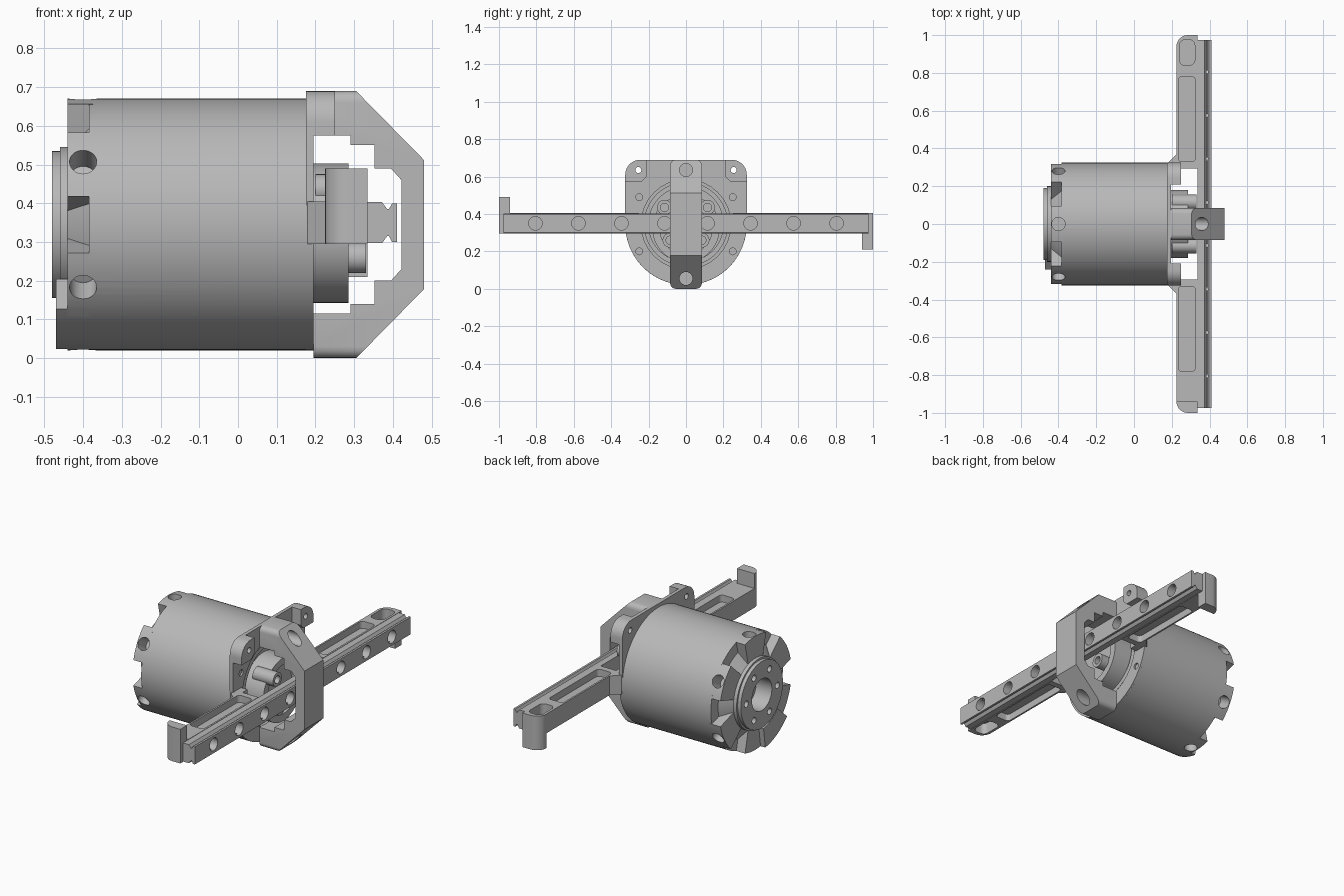
import bpy, bmesh
from math import sin, cos, pi, radians
from mathutils import Vector, Matrix

cube = bpy.data.objects.get("Cube")
if cube:
    bpy.data.objects.remove(cube)

grey = bpy.data.materials.new("machined_grey")
grey.use_nodes = True
colour = (0.48, 0.48, 0.48, 1)
grey.diffuse_color = colour
grey.node_tree.nodes["Principled BSDF"].inputs["Base Color"].default_value = colour

ZC = 0.345   # height of the motor axis, which runs along x
RAD = 0.325  # motor radius
RAIL_Z = 0.35


def finish(name, bm):
    bmesh.ops.remove_doubles(bm, verts=bm.verts, dist=1e-5)
    bmesh.ops.recalc_face_normals(bm, faces=bm.faces)
    mesh = bpy.data.meshes.new(name)
    bm.to_mesh(mesh)
    bm.free()
    mesh.materials.append(grey)
    ob = bpy.data.objects.new(name, mesh)
    bpy.context.collection.objects.link(ob)
    return ob


def activate(ob):
    bpy.ops.object.select_all(action='DESELECT')
    ob.select_set(True)
    bpy.context.view_layer.objects.active = ob


def prism(name, pts, axis, lo, hi):
    """Extrude a 2D outline along an axis."""
    place = {'x': lambda a, b, t: (t, a, b),
             'y': lambda a, b, t: (a, t, b),
             'z': lambda a, b, t: (a, b, t)}[axis]
    bm = bmesh.new()
    face = bm.faces.new([bm.verts.new(place(a, b, lo)) for a, b in pts])
    ext = bmesh.ops.extrude_face_region(bm, geom=[face])
    moved = [v for v in ext['geom'] if isinstance(v, bmesh.types.BMVert)]
    bmesh.ops.translate(bm, verts=moved, vec=place(0, 0, hi - lo))
    return finish(name, bm)


def rod(name, start, end, r, n=32):
    a, b = Vector(start), Vector(end)
    turn = (b - a).to_track_quat('Z', 'Y').to_matrix().to_4x4()
    bm = bmesh.new()
    bmesh.ops.create_cone(bm, cap_ends=True, segments=n, radius1=r, radius2=r,
                          depth=(b - a).length,
                          matrix=Matrix.Translation((a + b) / 2) @ turn)
    return finish(name, bm)


def xrod(name, y, z, r, lo, hi):
    return rod(name, (lo, y, z), (hi, y, z), r)


def lathe(name, profile, zc=ZC, closed=False):
    """Spin (x, radius) points about the motor axis."""
    bm = bmesh.new()
    vs = [bm.verts.new((x, 0, zc + r)) for x, r in profile]
    es = [bm.edges.new(p) for p in zip(vs, vs[1:])]
    if closed:
        es.append(bm.edges.new((vs[-1], vs[0])))
    bmesh.ops.spin(bm, geom=vs + es, cent=(0, 0, zc), axis=(1, 0, 0),
                   angle=2 * pi, steps=96, use_merge=False)
    return finish(name, bm)


def arc(a, b, r, start, end, n=8):
    steps = [radians(start + (end - start) * i / n) for i in range(n + 1)]
    return [(a + r * cos(t), b + r * sin(t)) for t in steps]


def rounded(a0, a1, b0, b1, r):
    return (arc(a1 - r, b1 - r, r, 0, 90) + arc(a0 + r, b1 - r, r, 90, 180)
            + arc(a0 + r, b0 + r, r, 180, 270) + arc(a1 - r, b0 + r, r, 270, 360))


def cut(ob, cutters):
    activate(ob)
    for c in cutters:
        c.hide_render = True
        mod = ob.modifiers.new("cut", 'BOOLEAN')
        mod.operation, mod.solver, mod.object = 'DIFFERENCE', 'EXACT', c
        bpy.ops.object.modifier_apply(modifier=mod.name)


def discard(cutters):
    for c in cutters:
        bpy.data.objects.remove(c)


parts = []

# motor body with rear hub, bore and shallow front recess
body = lathe("motor_body", [
    (-0.38, 0), (-0.38, 0.09), (-0.48, 0.09), (-0.48, 0.19), (-0.46, 0.19),
    (-0.46, 0.2), (-0.44, 0.2), (-0.385, 0.26), (-0.385, RAD), (0.185, RAD),
    (0.185, 0.24), (0.16, 0.24), (0.16, 0)])
parts.append(body)

# rear lobes, each with a radial screw hole
holes = []
lobes = []
for k in range(6):
    ang = 30 + 60 * k
    d = Vector((0, cos(radians(ang)), sin(radians(ang))))
    mid = Vector((-0.4, 0, ZC))
    holes.append(rod("hole_cutter", mid + d * 0.24, mid + d * 0.4, 0.035))
    outline = arc(0, ZC, RAD, ang - 17, ang + 17) + arc(0, ZC, 0.19, ang + 20, ang - 20)
    lobes.append(prism("rear_lobe", outline, 'x', -0.44, -0.375))
for lobe, hole in zip(lobes, holes):
    cut(lobe, [hole])
parts += lobes
tab = prism("rear_tab", arc(0, ZC, RAD, 222, 262) + arc(0, ZC, 0.21, 262, 222),
            'x', -0.47, -0.38)
cut(tab, [holes[3], holes[4]])
parts.append(tab)
hub_holes = [xrod("hub_hole_cutter", 0.14 * cos(k * pi / 3), ZC + 0.14 * sin(k * pi / 3),
                  0.018, -0.5, -0.45) for k in range(6)]
cut(body, holes + hub_holes)
discard(holes + hub_holes)

# front flange: half round below, square with rounded corners above
outline = (arc(0, ZC, RAD, 180, 360, 32) + arc(RAD - 0.08, 0.61, 0.08, 0, 90)
           + arc(0.08 - RAD, 0.61, 0.08, 90, 180))
flange = prism("front_flange", outline, 'x', 0.175, 0.195)
ears = []
for s in (-1, 1):
    pts = [(0.21, 0.69), (0.21, 0.6), (0.235, 0.575), (RAD, 0.575)]
    pts += arc(RAD - 0.08, 0.61, 0.08, 0, 90)
    ears.append(prism("flange_ear", [(s * a, b) for a, b in pts], 'x', 0.19, 0.25))
cutters = [xrod("opening_cutter", 0, ZC, 0.24, 0.1, 0.3)]
for s in (-1, 1):
    cutters += [xrod("ear_hole_cutter", s * 0.255, 0.635, 0.016, 0.1, 0.3),
                xrod("upper_hole_cutter", s * 0.25, 0.49, 0.018, 0.1, 0.3),
                xrod("lower_hole_cutter", s * 0.25, 0.2, 0.018, 0.1, 0.3)]
cut(flange, cutters)
cut(ears[0], [cutters[1]])
cut(ears[1], [cutters[4]])
discard(cutters)
parts += [flange] + ears

# gearbox boss and screw posts inside the flange
parts.append(lathe("flange_ring", [(0.15, 0.225), (0.15, 0.2), (0.185, 0.2), (0.185, 0.225)],
                   closed=True))
parts.append(lathe("centre_boss", [(0.15, 0.18), (0.285, 0.18), (0.285, 0.14), (0.15, 0.14)],
                   zc=0.323, closed=True))
parts.append(xrod("boss_core", 0, 0.323, 0.15, 0.15, 0.24))
for y, z in ((-0.115, 0.435), (0.115, 0.435), (-0.085, 0.26), (0.085, 0.26)):
    post = xrod("screw_post", y, z, 0.04, 0.2, 0.33)
    socket = xrod("socket_cutter", y, z, 0.022, 0.29, 0.4)
    cut(post, [socket])
    discard([socket])
    parts.append(post)

# carrier arms: one each way, the second a half turn about x
half_turn = (Matrix.Translation((0, 0, RAIL_Z)) @ Matrix.Rotation(pi, 4, 'X')
             @ Matrix.Translation((0, 0, -RAIL_Z)))
for side in ("left", "right"):
    tip = [(0.335, 1)] + arc(0.285, 0.94, 0.06, 90, 180)
    arm = prism(side + "_arm", tip + [(0.225, 0.295), (0.335, 0.295)], 'z', 0.295, 0.405)
    hook = prism(side + "_hook", tip + [(0.225, 0.94), (0.335, 0.94)], 'z', 0.21, 0.3)
    slot = rounded(0.235, 0.325, 0.33, 0.78, 0.02)
    cutters = [prism("slot_cutter", slot, 'z', 0.365, 0.5),
               prism("slot_cutter", slot, 'z', 0.2, 0.335),
               prism("end_cutter", rounded(0.24, 0.322, 0.84, 0.975, 0.03), 'z', 0.34, 0.5)]
    cut(arm, cutters)
    discard(cutters)
    gusset = prism(side + "_gusset", [(0.18, 0.25), (0.18, RAD), (0.225, 0.37),
                                      (0.235, 0.37), (0.235, 0.25)], 'z', 0.295, 0.405)
    for ob in (arm, hook, gusset):
        if side == "right":
            ob.data.transform(half_turn)
        parts.append(ob)

# linear rail with side grooves and mounting holes
half = [(0.335, 0.053), (0.372, 0.053), (0.385, 0.035), (0.39, 0.035), (0.398, 0.05), (0.41, 0.05)]
rail = prism("rail", [(x, RAIL_Z + h) for x, h in half]
             + [(x, RAIL_Z - h) for x, h in reversed(half)], 'y', -0.975, 0.975)
cutters = [xrod("rail_hole_cutter", -0.805 + 0.23 * i, RAIL_Z, 0.036, 0.35, 0.5)
           for i in range(8)]
cut(rail, cutters)
discard(cutters)
parts.append(rail)

# C-shaped bracket around the rail, mirrored top to bottom
upper = [(0.195, 0.575), (0.195, 0.69), (0.305, 0.69), (0.48, 0.512)]
inner = [(0.422, 0.46), (0.395, 0.49), (0.352, 0.49), (0.352, 0.55), (0.29, 0.55), (0.29, 0.575)]


def flip(pts):
    return [(x, 0.69 - z) for x, z in reversed(pts)]


bracket = prism("bracket", upper + flip(upper) + flip(inner) + inner, 'y', -0.085, 0.085)
bm = bmesh.new()
bm.from_mesh(bracket.data)
edges = [e for e in bm.edges if abs(e.verts[0].co.y - e.verts[1].co.y) < 0.001
         and all(abs(v.co.z - ZC) > 0.344 for v in e.verts)]
bmesh.ops.bevel(bm, geom=edges, offset=0.03, segments=4, profile=0.5, affect='EDGES')
bm.to_mesh(bracket.data)
bm.free()
cutters = [xrod("bracket_hole_cutter", 0, z, 0.035, 0.22, 0.6) for z in (0.635, 0.055)]
cut(bracket, cutters)
discard(cutters)
parts.append(bracket)

# smooth curved faces, keep edges sharp
for ob in parts:
    activate(ob)
    bpy.ops.object.shade_smooth_by_angle(angle=radians(30))
